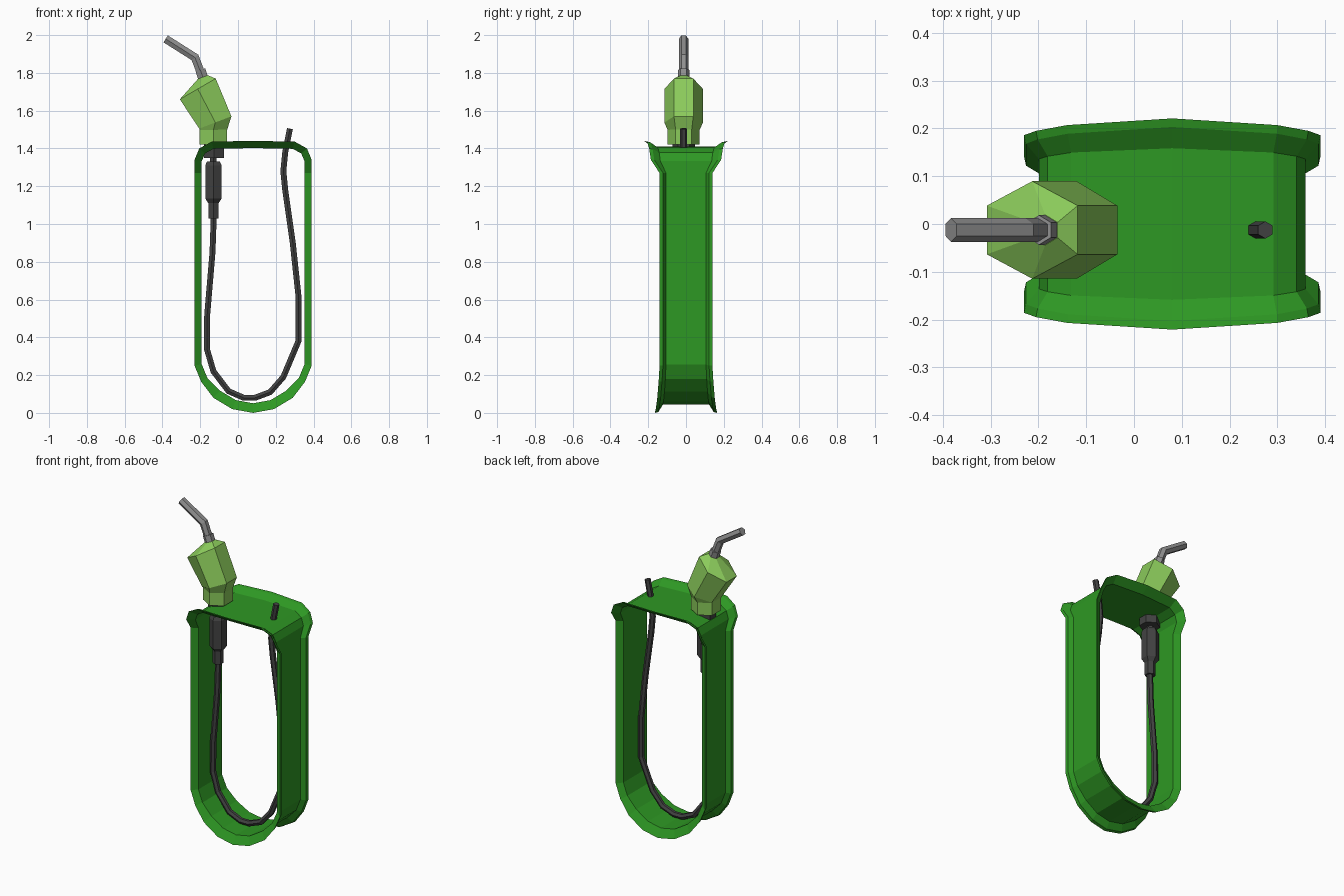
import bpy, bmesh, math
from mathutils import Vector

if "Cube" in bpy.data.objects:
    bpy.data.objects.remove(bpy.data.objects["Cube"])

CY = -0.0125  # depth of the hose and nozzle axis


def material(name, col):
    m = bpy.data.materials.new(name)
    m.diffuse_color = (*col, 1)
    m.use_nodes = True
    m.node_tree.nodes["Principled BSDF"].inputs["Base Color"].default_value = m.diffuse_color
    return m


GREEN = material("green", (0.027, 0.314, 0.017))
LIME = material("lime", (0.26, 0.60, 0.105))
DARK = material("dark grey", (0.055, 0.055, 0.055))
STEEL = material("steel grey", (0.28, 0.28, 0.28))


def skin(name, rings, mat, closed=False):
    """Bridge rings of equal size; cap the ends or close the loop."""
    bm = bmesh.new()
    vr = [[bm.verts.new(p) for p in ring] for ring in rings]
    n = len(vr[0])
    for i in range(len(vr) if closed else len(vr) - 1):
        a, b = vr[i], vr[(i + 1) % len(vr)]
        for j in range(n):
            k = (j + 1) % n
            bm.faces.new((a[j], a[k], b[k], b[j]))
    if not closed:
        bm.faces.new(vr[0])
        bm.faces.new(vr[-1])
    bmesh.ops.recalc_face_normals(bm, faces=bm.faces)
    me = bpy.data.meshes.new(name)
    bm.to_mesh(me)
    bm.free()
    me.materials.append(mat)
    ob = bpy.data.objects.new(name, me)
    bpy.context.collection.objects.link(ob)
    return ob


def hex_loft(name, sections, mat):
    """Sections: (left x, left z, right x, right z, half depth)."""
    rings = []
    for lx, lz, rx, rz, d in sections:
        ring = []
        for i in range(6):
            a = math.radians(30 + 60 * i)
            t = math.cos(a) / math.cos(math.radians(30))
            ring.append(((lx + rx) / 2 + t * (rx - lx) / 2, CY + d * math.sin(a),
                         (lz + rz) / 2 + t * (rz - lz) / 2))
        rings.append(ring)
    return skin(name, rings, mat)


def hex_tube(name, path, mat):
    """Path: (x, z, radius) with mitred six-sided sections."""
    pts = [Vector(p[:2]) for p in path]
    secs = []
    for i, p in enumerate(pts):
        dirs = []
        if i > 0 and (p - pts[i - 1]).length > 1e-6:
            dirs.append((p - pts[i - 1]).normalized())
        if i < len(pts) - 1 and (pts[i + 1] - p).length > 1e-6:
            dirs.append((pts[i + 1] - p).normalized())
        t = sum(dirs, Vector((0, 0))).normalized()
        r = path[i][2]
        n = Vector((-t.y, t.x)) * r * 0.866 / max(0.5, t.dot(dirs[0]))
        secs.append((*(p - n), *(p + n), r))
    return hex_loft(name, secs, mat)


# Holder band: outline (offset from centre, z, half depth), mirrored in x
half = [(0, 1.44, .221), (.22, 1.436, .207), (.285, 1.4, .195), (.31, 1.34, .186),
        (.31, 1.27, .14), (.31, .25, .14), (.275, .165, .145), (.21, .08, .152),
        (.11, .02, .16), (0, 0, .165)]
loop = half + [(-x, z, w) for x, z, w in half[-2:0:-1]]
rings = []
for i, (x, z, w) in enumerate(loop):
    a, b = loop[i - 1], loop[(i + 1) % len(loop)]
    d1 = Vector((x - a[0], z - a[1])).normalized()
    d2 = Vector((b[0] - x, b[1] - z)).normalized()
    t = (d1 + d2).normalized()
    inward = Vector((t.y, -t.x)) / t.dot(d1)
    depth = 0.05 if z < 0.1 else 0.038
    lip = 0.022 + (w - 0.14) * 0.35
    # Thin wall with a flared rim on each side: (inset, y)
    side = [(depth - .007, w - lip - .012), (.004, w - .018), (0, w), (depth, w - lip)]
    prof = side + [(o, -y) for o, y in reversed(side)]
    rings.append([(0.08 + x + inward.x * o, y, z + inward.y * o) for o, y in prof])
skin("holder_band", rings, GREEN, closed=True)

# Hanging hose
hose = [(-.128, 1.05), (-.135, .85), (-.163, .52), (-.165, .34), (-.13, .22), (-.05, .115),
        (.03, .08), (.09, .08), (.17, .11), (.24, .19), (.32, .38), (.32, .62), (.29, .9),
        (.25, 1.18), (.24, 1.28), (.25, 1.38), (.275, 1.505)]
hex_tube("hose", [(x, z, .018) for x, z in hose], DARK)

# Hose connector and mounting collar
hex_tube("hose_connector", [(-.13, 1.03, .031), (-.13, 1.11, .031), (-.13, 1.135, .05),
                            (-.13, 1.31, .05), (-.13, 1.33, .04)], DARK)
hex_tube("connector_stem", [(-.13, 1.32, .02), (-.13, 1.37, .02)], DARK)
hex_tube("mounting_collar", [(-.127, 1.35, .06), (-.127, 1.43, .06)], DARK)

# Handle: upright socket running into a tilted body with a pointed cap
hex_loft("handle", [(-.203, 1.42, -.057, 1.42, .085), (-.203, 1.497, -.057, 1.5, .085),
                    (-.205, 1.505, -.035, 1.57, .102), (-.308, 1.66, -.118, 1.77, .102),
                    (-.212, 1.768, -.16, 1.787, .032)], LIME)

# Bent metal nozzle with a collar at its root
hex_tube("nozzle_collar", [(-.18, 1.76, .031), (-.199, 1.815, .031)], STEEL)
hex_tube("nozzle_pipe", [(-.185, 1.77, .025), (-.228, 1.882, .025), (-.383, 1.98, .025)], STEEL)
